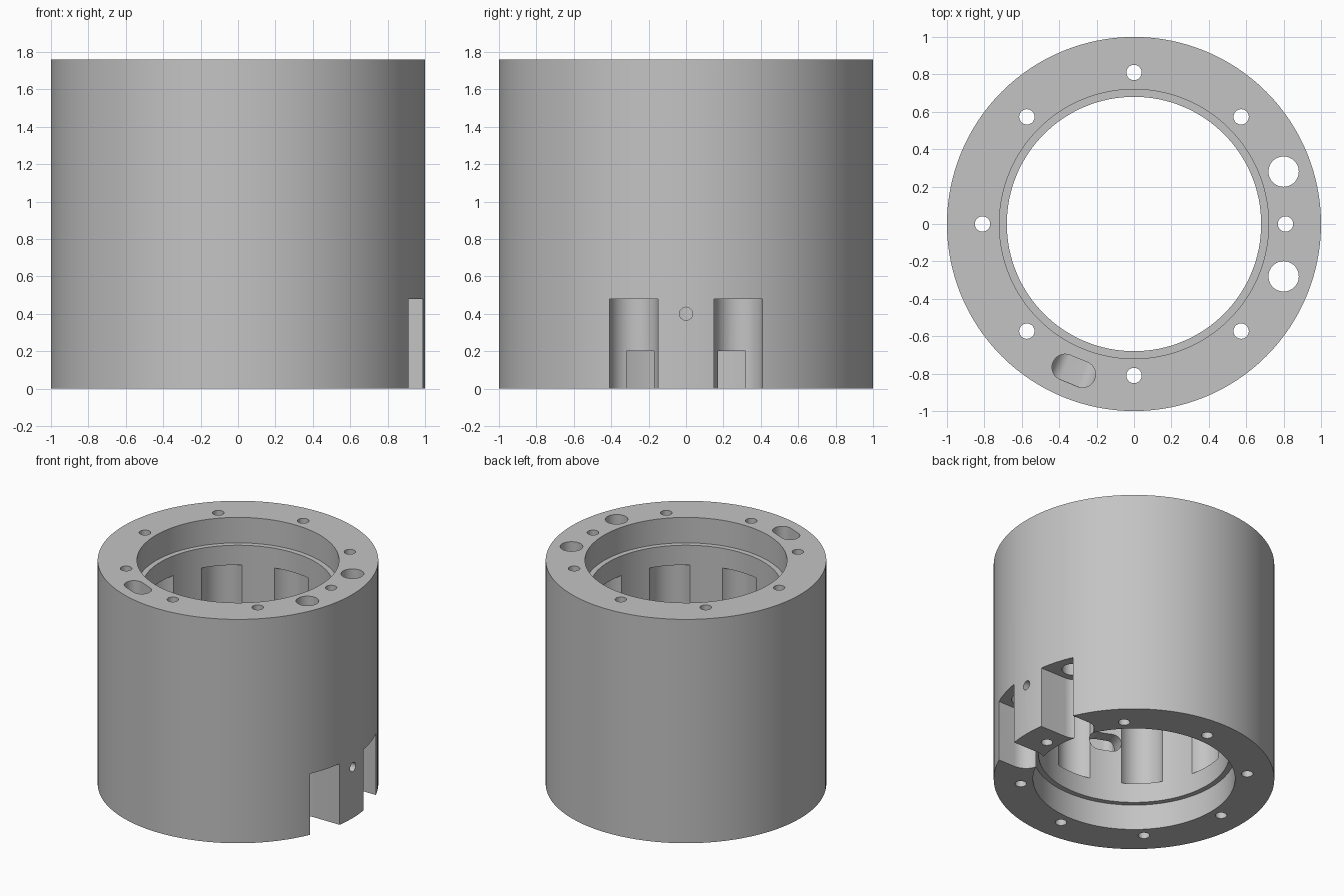
import bpy, bmesh
from math import pi, cos, sin, radians, atan2, hypot
from mathutils import Matrix, Vector

cube = bpy.data.objects.get("Cube")
if cube:
    bpy.data.objects.remove(cube, do_unlink=True)

HEIGHT = 1.76
grey = bpy.data.materials.new("plain_grey")
grey.use_nodes = True
colour = (0.55, 0.55, 0.55, 1)
grey.diffuse_color = colour
grey.node_tree.nodes["Principled BSDF"].inputs["Base Color"].default_value = colour


def finish(bm, name):
    bmesh.ops.remove_doubles(bm, verts=bm.verts, dist=1e-5)
    bmesh.ops.recalc_face_normals(bm, faces=bm.faces)
    mesh = bpy.data.meshes.new(name)
    bm.to_mesh(mesh)
    bm.free()
    mesh.materials.append(grey)
    obj = bpy.data.objects.new(name, mesh)
    bpy.context.collection.objects.link(obj)
    return obj


def lathe(name, profile, steps):
    bm = bmesh.new()
    verts = [bm.verts.new((r, 0, z)) for r, z in profile]
    edges = [bm.edges.new((v, verts[i - 1])) for i, v in enumerate(verts)]
    bmesh.ops.spin(bm, geom=verts + edges, axis=(0, 0, 1), cent=(0, 0, 0),
                   angle=2 * pi, steps=steps, use_merge=True)
    return finish(bm, name)


def cut(name, matrix, radius, depth, half=0.0, n=24):
    """Subtract a round or rounded-end prism that is extruded along local z."""
    bm = bmesh.new()
    ring = []
    for side in (1, -1):
        for i in range(n + (1 if half else 0)):
            a = pi * i / n - pi / 2
            ring.append(bm.verts.new((side * (half + radius * cos(a)), side * radius * sin(a), 0)))
    face = bm.faces.new(ring)
    top = bmesh.ops.extrude_face_region(bm, geom=[face])["geom"]
    bmesh.ops.translate(bm, vec=(0, 0, depth),
                        verts=[g for g in top if isinstance(g, bmesh.types.BMVert)])
    bm.transform(matrix)
    cutter = finish(bm, name)
    cutter.hide_render = True
    mod = housing.modifiers.new(name, "BOOLEAN")
    mod.operation = "DIFFERENCE"
    mod.solver = "EXACT"
    mod.object = cutter
    bpy.ops.object.modifier_apply(modifier=name)
    bpy.data.objects.remove(cutter, do_unlink=True)


def at(x, y, z):
    return Matrix.Translation((x, y, z))


# Thick tube with a counterbore at each end
step, bore, seat = 0.2, 0.68, 0.72
housing = lathe("housing", [
    (1, 0), (1, HEIGHT), (seat, HEIGHT), (seat, HEIGHT - step),
    (bore, HEIGHT - step), (bore, step), (seat, step), (seat, 0)], 128)
bpy.ops.object.select_all(action="DESELECT")
housing.select_set(True)
bpy.context.view_layer.objects.active = housing

# Inner grooves and bolt holes, eight around
for i in range(8):
    a = i * pi / 4
    cut("groove", at(0.6 * cos(a), 0.6 * sin(a), 0.355), 0.16, HEIGHT - 0.71)
    cut("bolt_hole", at(0.81 * cos(a), 0.81 * sin(a), -0.1), 0.041, HEIGHT + 0.2)

# Paired cable holes running down into the round-ended foot notches
for side in (1, -1):
    cut("cable_hole", at(0.8, side * 0.28, 0.4), 0.081, HEIGHT)
    cut("foot_notch", at(1.07, side * 0.28, -0.1), 0.13, 0.58, half=0.3)

# Small radial hole between the notches
cut("radial_hole", at(0.7, 0, 0.4) @ Matrix.Rotation(pi / 2, 4, "Y"), 0.035, 0.5)

# Slot from the top, turning inward to the bore
sx, sy, sz = -0.322, -0.785, 0.68
out = Vector((sx, sy, 0)).normalized()
up = Vector((0, 0, 1))
tangent = up.cross(out)
cut("slot_shaft", at(sx, sy, sz) @ Matrix.Rotation(atan2(tangent.y, tangent.x), 4, "Z"),
    0.07, HEIGHT, half=0.05)
inward = Matrix((tangent, up, -out)).transposed().to_4x4()
reach = hypot(sx, sy) + 0.069
cut("slot_port", at(out.x * reach, out.y * reach, sz) @ inward, 0.0695, 0.35, half=0.05)

# Smooth walls, crisp edges
bpy.ops.object.shade_smooth_by_angle(angle=radians(30))
